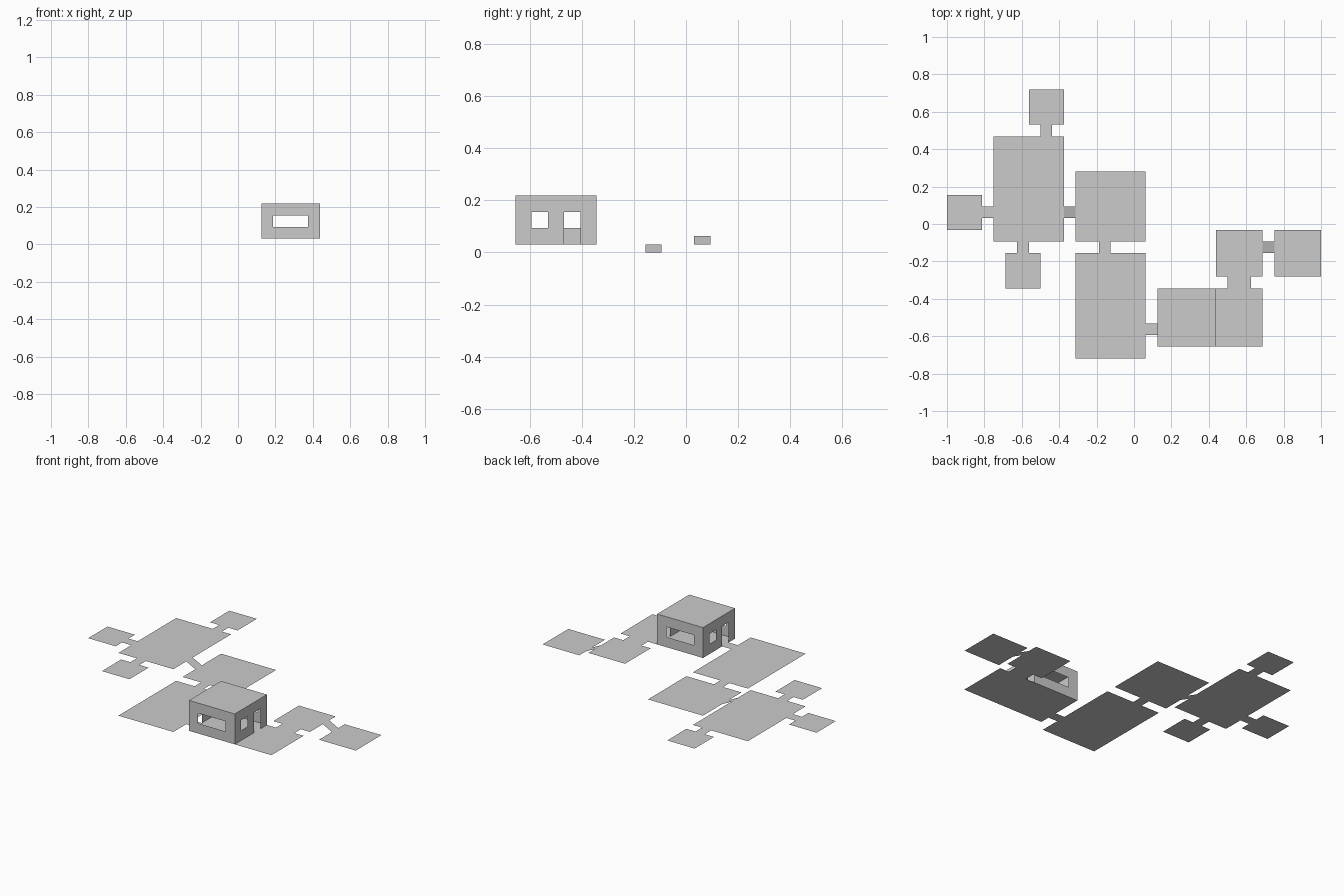
import bpy

if "Cube" in bpy.data.objects:
    bpy.data.objects.remove(bpy.data.objects["Cube"])

U = 1 / 16            # everything sits on a 1/16 grid
OY = -11.5            # grid row 0 lies at the front edge


def make(name, faces):
    """Mesh object from lists of corners given in grid units."""
    verts, index, polys = [], {}, []
    for face in faces:
        poly = []
        for c in face:
            if c not in index:
                index[c] = len(verts)
                verts.append((c[0] * U, (c[1] + OY) * U, c[2] * U))
            poly.append(index[c])
        polys.append(poly)
    me = bpy.data.meshes.new(name)
    me.from_pydata(verts, [], polys)
    me.update()
    ob = bpy.data.objects.new(name, me)
    bpy.context.collection.objects.link(ob)
    return ob


def slab(name, x0, x1, y0, y1, z0, z1=None):
    """Floor sheet; z differs from left to right when it is a ramp."""
    z1 = z0 if z1 is None else z1
    make(name, [[(x0, y0, z0), (x1, y0, z1), (x1, y1, z1), (x0, y1, z0)]])


def wall(name, us, zs, holes, place):
    """Wall sheet split into cells, leaving the hole cells (column, row) open."""
    faces = []
    for i in range(len(us) - 1):
        for j in range(len(zs) - 1):
            if (i, j) not in holes:
                a, b, c, d = us[i], us[i + 1], zs[j], zs[j + 1]
                faces.append([place(a, c), place(b, c), place(b, d), place(a, d)])
    make(name, faces)


LOW, MID, HIGH = 0, 0.5, 1

# Upper level rooms and their passages
slab("west_room", -16, -13, 11, 14, HIGH)
slab("west_passage", -13, -12, 12, 13, HIGH)
slab("upper_hall", -12, -6, 10, 19, HIGH)
slab("north_passage", -8, -7, 19, 20, HIGH)
slab("north_room", -9, -6, 20, 23, HIGH)
slab("south_passage", -10, -9, 9, 10, HIGH)
slab("south_room", -11, -8, 6, 9, HIGH)

# Ramp down to the middle level
slab("upper_ramp", -6, -5, 12, 13, HIGH, MID)

# Middle level rooms and passages
slab("middle_room", -5, 1, 10, 16, MID)
slab("middle_passage", -3, -2, 9, 10, MID)
slab("middle_hall", -5, 1, 0 + 0, 9, MID)
slab("house_passage", 1, 2, 2, 3, MID)
slab("house_floor", 2, 7, 1, 6, MID)
slab("yard", 7, 11, 1, 6, MID)
slab("yard_passage", 8, 10, 6, 7, MID)
slab("east_court", 7, 11, 7, 11, MID)

# Ramp down to the lowest room
slab("lower_ramp", 11, 12, 9, 10, MID, LOW)
slab("lower_room", 12, 16, 7, 11, LOW)

# House: walls with windows and doors, flat roof
TOP = 3.5
zs = [MID, 1.5, 2.5, TOP]
xs, ys = [2, 3, 6, 7], [1, 2, 3, 4, 5, 6]
wall("front_wall", xs, zs, {(1, 1)}, lambda u, z: (u, 1, z))
wall("back_wall", xs[::-1], zs, {(1, 1)}, lambda u, z: (u, 6, z))
wall("right_wall", ys, zs, {(1, 1), (3, 0), (3, 1)}, lambda u, z: (7, u, z))
wall("left_wall", ys[::-1], zs, {(1, 1), (3, 0), (3, 1)}, lambda u, z: (2, u, z))
slab("roof", 2, 7, 1, 6, TOP)
